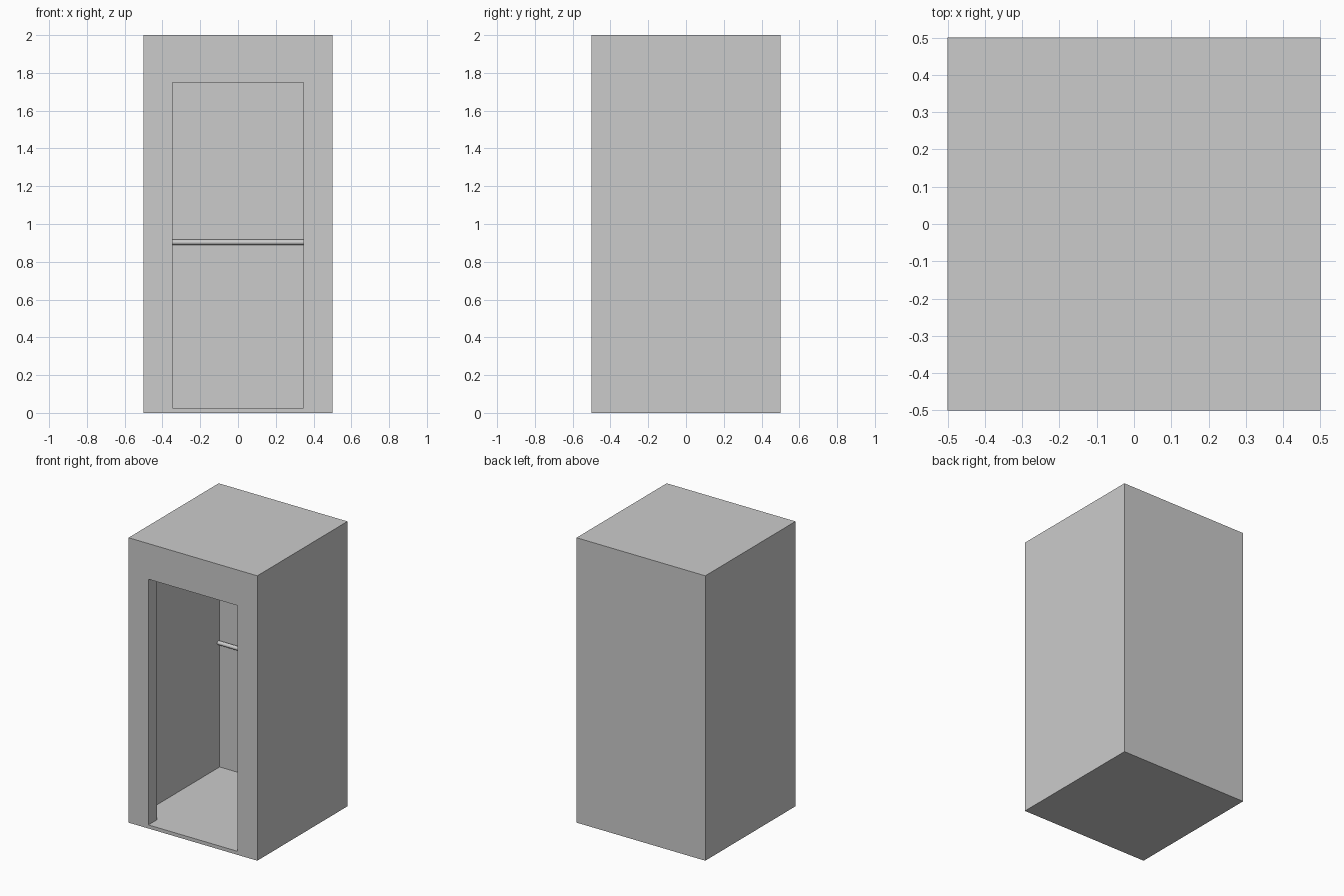
import bpy, math

if "Cube" in bpy.data.objects:
    bpy.data.objects.remove(bpy.data.objects["Cube"])

WALL = 0.025          # shell thickness
FRONT = 0.095         # thickness of the front frame
OPEN_X, OPEN_TOP = 0.346, 1.75


def box(name, lo, hi):
    bpy.ops.mesh.primitive_cube_add(size=1, location=[(a + b) / 2 for a, b in zip(lo, hi)])
    ob = bpy.context.object
    ob.name = name
    ob.scale = [b - a for a, b in zip(lo, hi)]
    bpy.ops.object.transform_apply(location=True, rotation=False, scale=True)
    return ob


def cut(target, cutter):
    cutter.hide_render = True
    mod = target.modifiers.new("cut", 'BOOLEAN')
    mod.operation = 'DIFFERENCE'
    mod.solver = 'EXACT'
    mod.object = cutter
    bpy.context.view_layer.objects.active = target
    bpy.ops.object.modifier_apply(modifier=mod.name)
    bpy.data.objects.remove(cutter)


# Hollow cabinet with a doorway in the front
inner = 0.5 - WALL
cabinet = box("cabinet", (-0.5, -0.5, 0), (0.5, 0.5, 2))
cut(cabinet, box("cavity_cutter", (-inner, -0.5 + FRONT, WALL), (inner, inner, 2 - WALL)))
cut(cabinet, box("doorway_cutter", (-OPEN_X, -0.6, WALL), (OPEN_X, 0, OPEN_TOP)))

# Hand rail along the back wall
radius = 0.014
bpy.ops.mesh.primitive_cylinder_add(vertices=16, radius=radius, depth=2 * inner,
                                    location=(0, inner - radius, 0.903),
                                    rotation=(0, math.pi / 2, 0))
rail = bpy.context.object
rail.name = "hand_rail"
bpy.ops.object.shade_smooth_by_angle()
